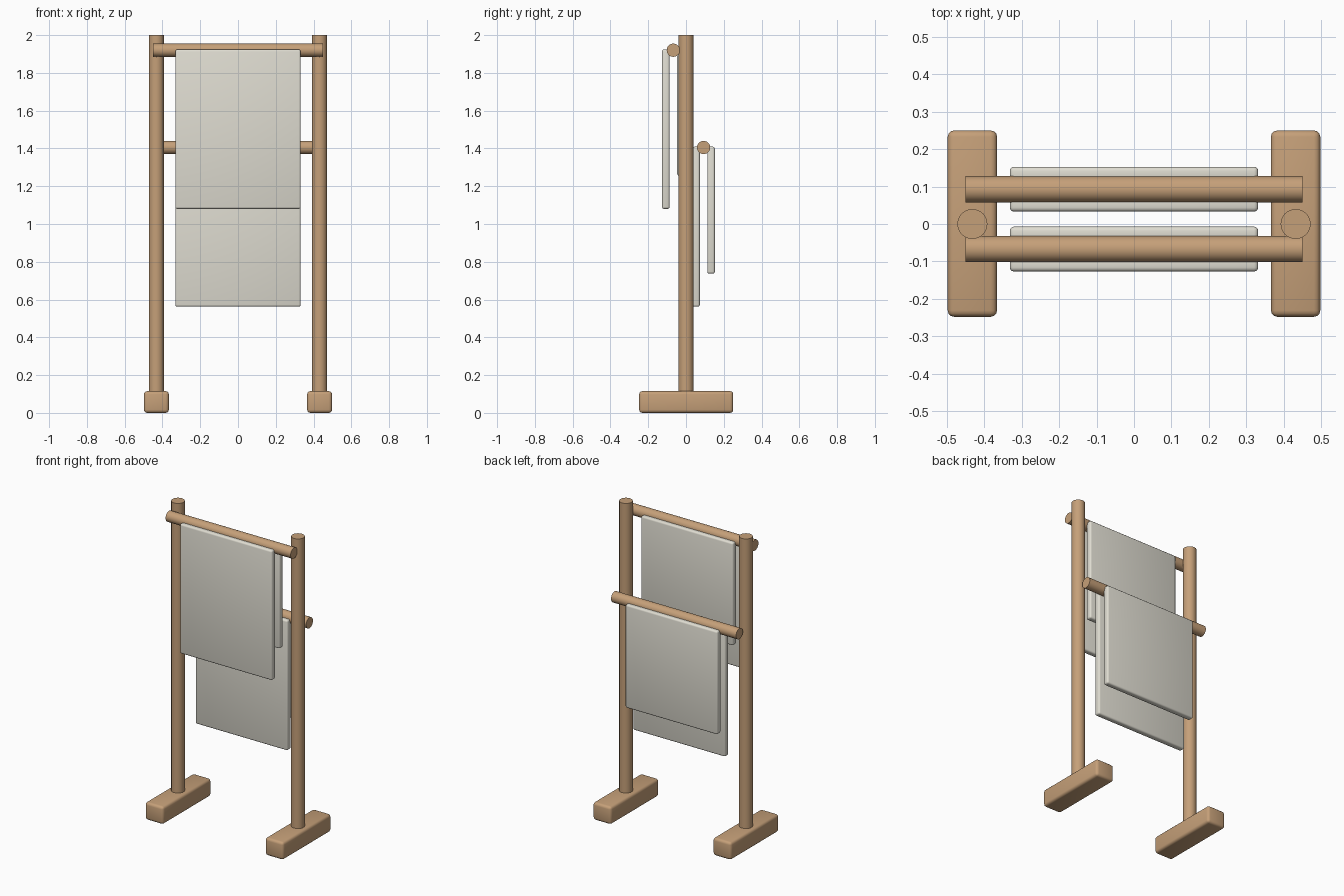
import bpy
from math import pi, radians

cube = bpy.data.objects.get("Cube")
if cube:
    bpy.data.objects.remove(cube, do_unlink=True)


def material(name, rgb):
    mat = bpy.data.materials.new(name)
    mat.use_nodes = True
    color = (*rgb, 1)
    mat.diffuse_color = color
    mat.node_tree.nodes["Principled BSDF"].inputs["Base Color"].default_value = color
    return mat


wood = material("light wood", (0.56, 0.35, 0.19))
cloth = material("off-white cloth", (0.74, 0.72, 0.64))


def finish(name, mat):
    obj = bpy.context.object
    obj.name = name
    obj.data.materials.append(mat)
    bpy.ops.object.shade_smooth_by_angle(angle=radians(35))
    return obj


def block(name, x, y, z, mat, bevel, segments):
    """Rounded box given by (min, max) ranges."""
    ranges = (x, y, z)
    bpy.ops.mesh.primitive_cube_add(size=1, location=[(a + b) / 2 for a, b in ranges])
    bpy.context.object.scale = [b - a for a, b in ranges]
    bpy.ops.object.transform_apply(location=False, rotation=False, scale=True)
    mod = bpy.context.object.modifiers.new("rounded edges", "BEVEL")
    mod.width = bevel
    mod.segments = segments
    bpy.ops.object.modifier_apply(modifier=mod.name)
    return finish(name, mat)


def rod(name, radius, length, location, rotation=(0, 0, 0)):
    bpy.ops.mesh.primitive_cylinder_add(vertices=32, radius=radius, depth=length,
                                        location=location, rotation=rotation)
    return finish(name, wood)


# Feet and posts
for side, s in (("left", 1), ("right", -1)):
    xs = sorted((s * 0.366, s * 0.498))
    block(side + "_foot", xs, (-0.248, 0.25), (0, 0.115), wood, 0.017, 3)
    rod(side + "_post", 0.04, 1.9, (s * 0.432, 0, 1.05))

# Rails with a towel folded over each: near panel and far panel
TOWEL_X = (-0.332, 0.332)
for name, y, z, front_bottom, back_bottom in (
        ("upper", -0.067, 1.92, 1.08, 1.255),
        ("lower", 0.093, 1.405, 0.562, 0.737)):
    rod(name + "_rail", 0.035, 0.9, (0, y, z), (0, pi / 2, 0))
    top = z + 0.004
    for part, offset, bottom in (("front", -0.04, front_bottom), ("back", 0.04, back_bottom)):
        mid = y + offset
        block(f"{name}_towel_{part}", TOWEL_X, (mid - 0.02, mid + 0.02),
              (bottom, top), cloth, 0.011, 3)
